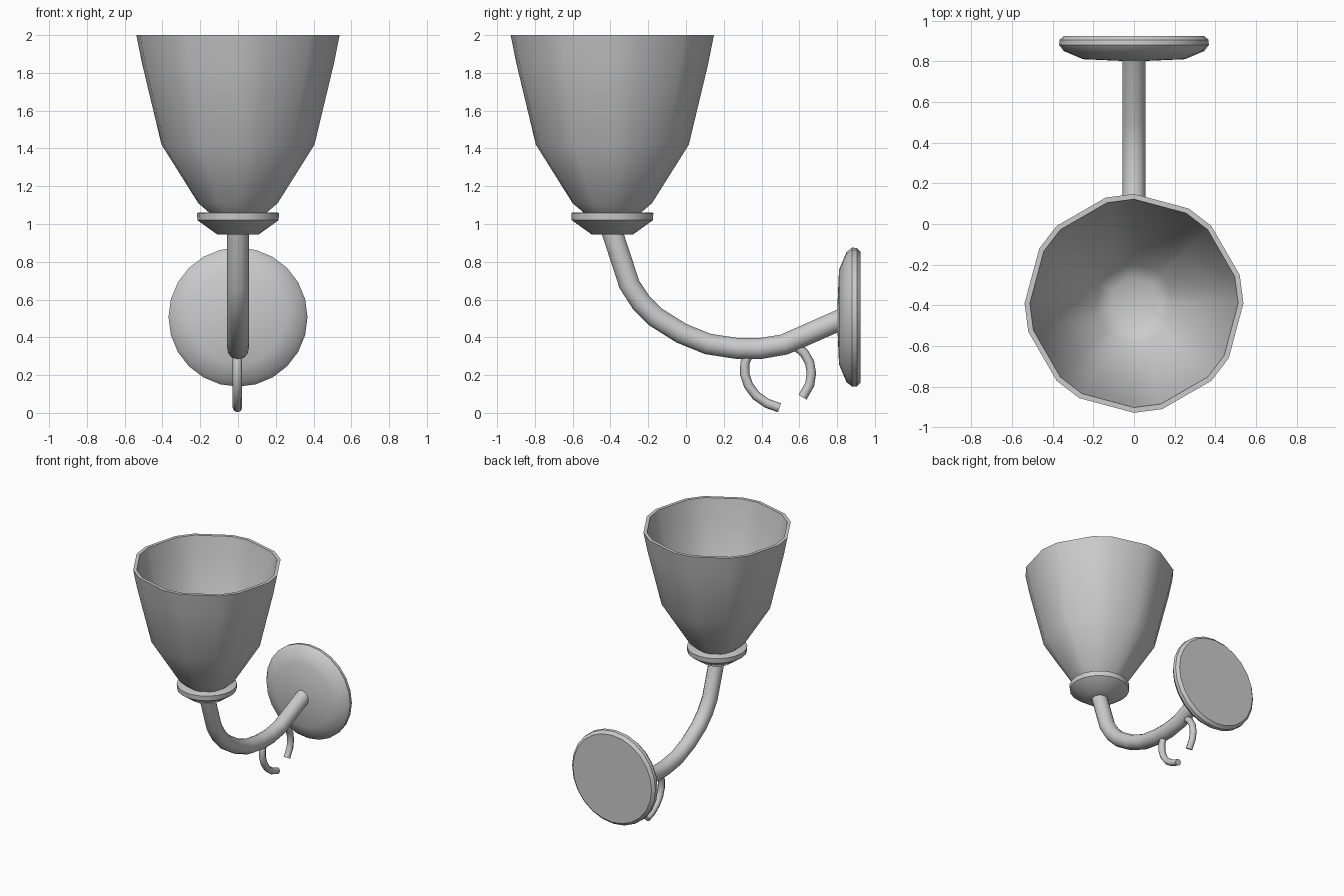
import bpy, bmesh, math
from mathutils import Vector

if "Cube" in bpy.data.objects:
    bpy.data.objects.remove(bpy.data.objects["Cube"])


def loft(name, rings, smooth=40):
    """Skin a list of equal-length vertex rings and cap both ends."""
    bm = bmesh.new()
    vs = [[bm.verts.new(p) for p in r] for r in rings]
    n = len(vs[0])
    for a, b in zip(vs, vs[1:]):
        for i in range(n):
            j = (i + 1) % n
            bm.faces.new((a[i], a[j], b[j], b[i]))
    bm.faces.new(vs[0])
    bm.faces.new(vs[-1])
    bmesh.ops.recalc_face_normals(bm, faces=bm.faces)
    me = bpy.data.meshes.new(name)
    bm.to_mesh(me)
    bm.free()
    ob = bpy.data.objects.new(name, me)
    bpy.context.collection.objects.link(ob)
    bpy.ops.object.select_all(action='DESELECT')
    ob.select_set(True)
    bpy.context.view_layer.objects.active = ob
    bpy.ops.object.shade_smooth_by_angle(angle=math.radians(smooth))
    return ob


def even(n):
    return [360 * i / n for i in range(n)]


def lathe_z(name, profile, angles, y):
    rings = [[(r * math.cos(math.radians(a)), y + r * math.sin(math.radians(a)), z)
              for a in angles] for r, z in profile]
    return loft(name, rings)


def lathe_y(name, profile, angles, z):
    rings = [[(r * math.cos(math.radians(a)), y, z + r * math.sin(math.radians(a)))
              for a in angles] for r, y in profile]
    return loft(name, rings)


def tube(name, path, radius, sides, x=0.0):
    """Sweep a round section along a path of (y, z) points."""
    pts = [Vector((x, y, z)) for y, z in path]
    rings = []
    for i, p in enumerate(pts):
        t = (pts[min(i + 1, len(pts) - 1)] - pts[max(i - 1, 0)]).normalized()
        side = Vector((1, 0, 0))
        up = t.cross(side)
        rings.append([p + radius * (side * math.cos(math.radians(a)) + up * math.sin(math.radians(a)))
                      for a in even(sides)])
    return loft(name, rings, 50)


CY = -0.39

# Faceted glass shade: outer wall, rim, inner wall
facets = [q * 90 + a for q in range(4) for a in (0, 15, 45, 60)]
lathe_z("shade", [(0.14, 1.05), (0.21, 1.11), (0.405, 1.42), (0.508, 1.85), (0.538, 2.0),
                  (0.512, 2.0), (0.483, 1.85), (0.38, 1.43), (0.19, 1.125), (0.12, 1.08)],
        facets, CY)

# Shade holder cup
lathe_z("shade_holder", [(0.11, 0.945), (0.215, 1.02), (0.217, 1.058), (0.205, 1.062)],
        even(20), CY)

# Curved arm
tube("arm", [(-0.395, 0.97), (-0.30, 0.68), (-0.238, 0.585), (-0.16, 0.507), (-0.025, 0.422),
             (0.115, 0.365), (0.265, 0.342), (0.39, 0.34), (0.52, 0.362), (0.84, 0.503)],
     0.057, 14)

# Wall plate
lathe_y("wall_plate", [(0.02, 0.80), (0.25, 0.81), (0.345, 0.85), (0.368, 0.88),
                       (0.366, 0.905), (0.345, 0.925), (0.02, 0.925)], even(24), 0.507)

# Two decorative scroll hooks under the arm
tube("front_hook", [(0.335, 0.32), (0.312, 0.265), (0.311, 0.205), (0.331, 0.145), (0.372, 0.09),
                    (0.43, 0.05), (0.495, 0.027)], 0.025, 8, -0.003)
tube("rear_hook", [(0.575, 0.36), (0.625, 0.318), (0.655, 0.265), (0.664, 0.21), (0.655, 0.15),
                   (0.617, 0.083)], 0.025, 8, -0.003)
